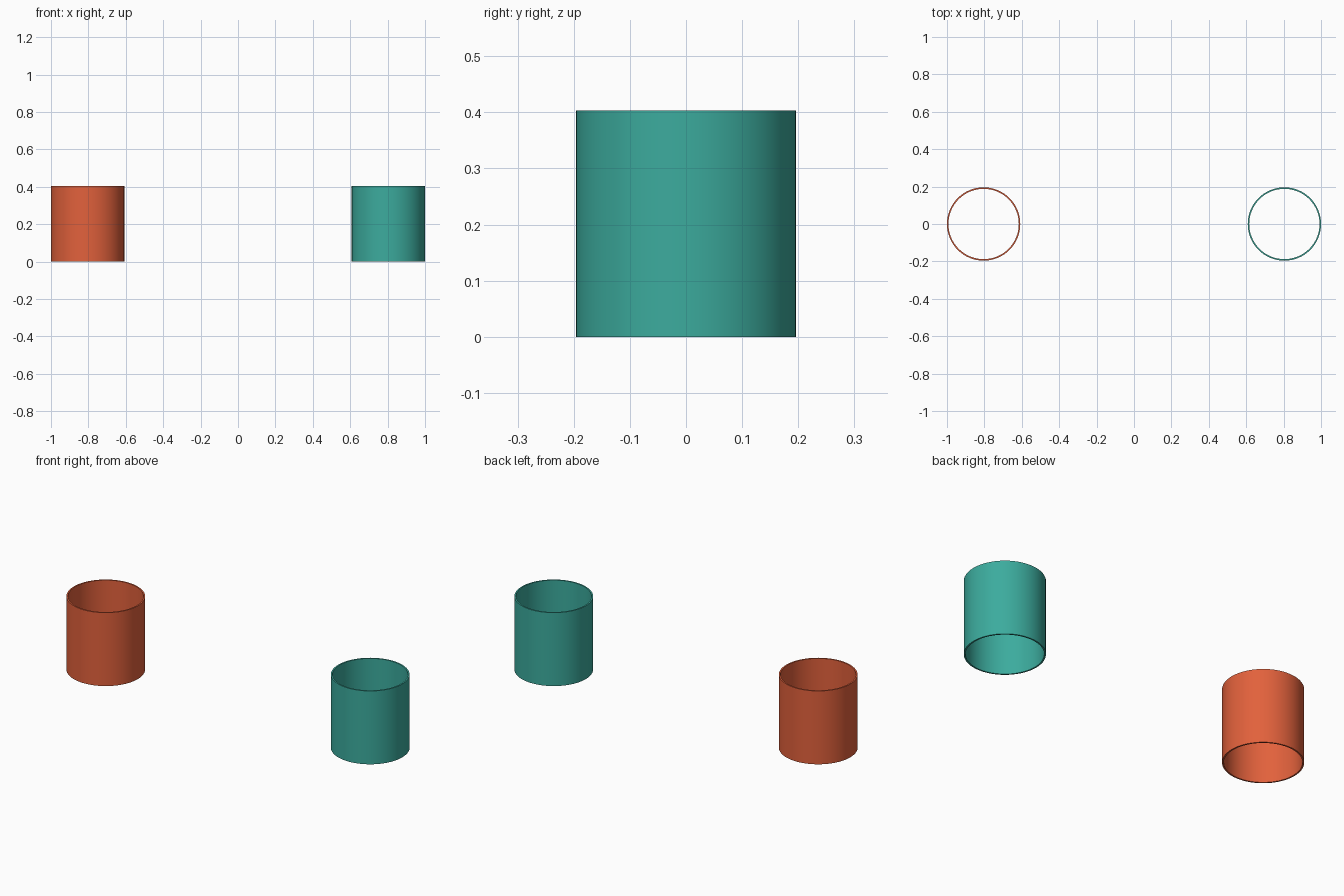
import bpy, bmesh, math

if "Cube" in bpy.data.objects:
    bpy.data.objects.remove(bpy.data.objects["Cube"])

R, WALL, H, CX, SIDES = 0.196, 0.008, 0.403, 0.804, 64


def material(name, rgb):
    m = bpy.data.materials.new(name)
    m.diffuse_color = (*rgb, 1)
    m.use_nodes = True
    m.node_tree.nodes["Principled BSDF"].inputs["Base Color"].default_value = m.diffuse_color
    return m


def tube(name, x, mat):
    # open thin-walled tube: a four-corner wall section swept round the z axis
    profile = [(R, 0), (R, H), (R - WALL, H), (R - WALL, 0)]
    bm = bmesh.new()
    rings = []
    for i in range(SIDES):
        a = 2 * math.pi * i / SIDES
        rings.append([bm.verts.new((r * math.cos(a), r * math.sin(a), z)) for r, z in profile])
    for i in range(SIDES):
        p, q = rings[i], rings[(i + 1) % SIDES]
        for k in range(4):
            n = (k + 1) % 4
            f = bm.faces.new((p[k], q[k], q[n], p[n]))
            f.smooth = k % 2 == 0
    # crisp rims
    for e in bm.edges:
        e.smooth = e.calc_face_angle(0) < math.radians(40)
    me = bpy.data.meshes.new(name)
    bm.to_mesh(me)
    bm.free()
    me.materials.append(mat)
    ob = bpy.data.objects.new(name, me)
    ob.location.x = x
    bpy.context.collection.objects.link(ob)


# matching pair of tubes
tube("left_tube", -CX, material("orange_red", (0.76, 0.12, 0.045)))
tube("right_tube", CX, material("teal", (0.045, 0.41, 0.34)))
